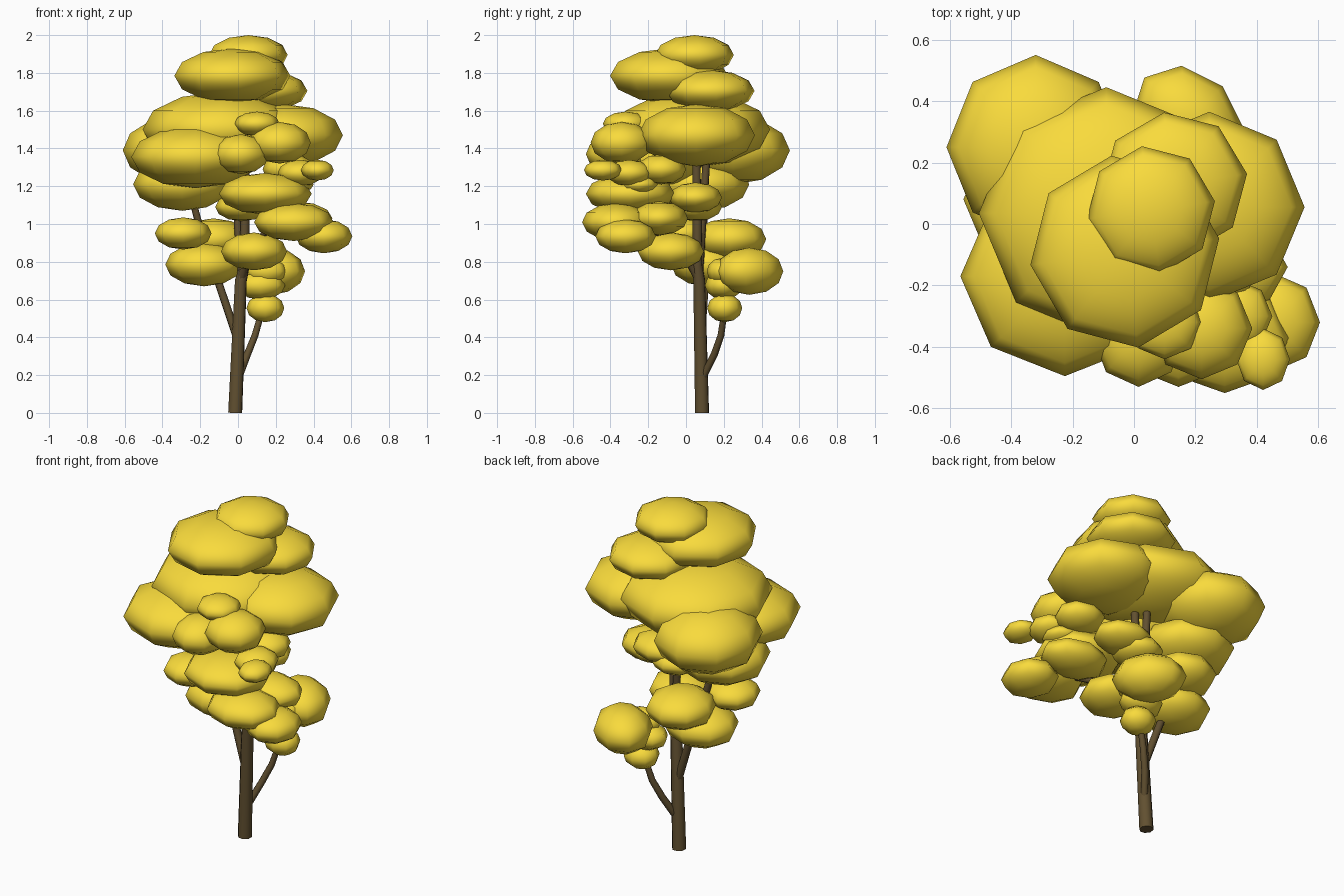
import bpy, bmesh
from math import radians

def material(name, rgb):
    m = bpy.data.materials.new(name)
    m.diffuse_color = (*rgb, 1)
    return m

leaf_mat = material("yellow_leaves", (0.95, 0.71, 0.045))
bark_mat = material("brown_bark", (0.12, 0.08, 0.03))

# Shared low-poly leaf clump, eight sides round
clump = bpy.data.meshes.new("leaf_clump")
bm = bmesh.new()
bmesh.ops.create_uvsphere(bm, u_segments=8, v_segments=6, radius=1.0)
for f in bm.faces:
    f.smooth = True
bm.to_mesh(clump)
bm.free()
clump.materials.append(leaf_mat)

def clumps(name, items, turn=0):
    for i, (x, y, z, rx, ry, rz) in enumerate(items):
        ob = bpy.data.objects.new(f"{name}_{i + 1}", clump)
        ob.location = (x, y, z)
        ob.scale = (rx, ry, rz)
        ob.rotation_euler.z = radians(turn)
        bpy.context.collection.objects.link(ob)

def stem(name, points):
    cu = bpy.data.curves.new(name, 'CURVE')
    cu.dimensions = '3D'
    cu.bevel_depth = 1.0
    cu.bevel_resolution = 2
    cu.use_fill_caps = True
    sp = cu.splines.new('POLY')
    sp.points.add(len(points) - 1)
    for p, (x, y, z, r) in zip(sp.points, points):
        p.co = (x, y, z, 1)
        p.radius = r
    sp.use_smooth = True
    cu.materials.append(bark_mat)
    bpy.context.collection.objects.link(bpy.data.objects.new(name, cu))

# Top of the crown: centre and radii of each clump
clumps("top_leaves", [
    (0.055, 0.045, 1.895, 0.21, 0.21, 0.105),
    (-0.03, -0.09, 1.785, 0.31, 0.315, 0.145),
    (0.13, 0.13, 1.705, 0.24, 0.235, 0.11),
], 8)

# Large crown
clumps("crown_leaves", [
    (-0.09, 0.035, 1.50, 0.415, 0.41, 0.20),
    (0.245, 0.055, 1.47, 0.31, 0.31, 0.165),
    (-0.225, -0.17, 1.355, 0.34, 0.325, 0.165),
    (-0.32, 0.25, 1.39, 0.29, 0.30, 0.18),
    (-0.295, 0.08, 1.21, 0.26, 0.255, 0.14),
])

# Middle clumps towards the front right
clumps("middle_leaves", [
    (0.015, -0.365, 1.37, 0.15, 0.165, 0.105),
    (0.22, -0.34, 1.43, 0.165, 0.165, 0.11),
    (0.10, -0.32, 1.53, 0.12, 0.12, 0.065),
    (0.42, -0.44, 1.285, 0.087, 0.10, 0.055),
    (0.33, -0.30, 1.27, 0.12, 0.12, 0.07),
    (0.27, -0.13, 1.29, 0.14, 0.13, 0.08),
    (0.30, -0.25, 1.21, 0.10, 0.10, 0.05),
    (0.145, -0.295, 1.16, 0.245, 0.235, 0.11),
    (0.12, 0.05, 1.14, 0.17, 0.14, 0.08),
    (0.02, 0.05, 1.09, 0.14, 0.14, 0.075),
])

# Lower clumps
clumps("lower_leaves", [
    (0.30, -0.14, 1.03, 0.20, 0.15, 0.09),
    (0.295, -0.37, 1.01, 0.21, 0.18, 0.10),
    (0.455, -0.32, 0.935, 0.15, 0.16, 0.09),
    (0.085, -0.08, 0.855, 0.175, 0.175, 0.10),
    (-0.29, -0.02, 0.95, 0.15, 0.15, 0.085),
    (-0.13, 0.23, 0.92, 0.19, 0.195, 0.11),
    (-0.18, 0.11, 0.785, 0.205, 0.19, 0.115),
    (0.15, 0.19, 0.75, 0.11, 0.08, 0.07),
    (0.12, 0.20, 0.675, 0.13, 0.10, 0.075),
    (0.145, 0.205, 0.555, 0.10, 0.093, 0.075),
])
clumps("back_leaves", [(0.175, 0.335, 0.75, 0.20, 0.16, 0.125)], -45)

# Trunk and branches: x, y, z, radius
stem("trunk", [(-0.015, 0.085, 0, 0.039), (0.015, 0.07, 0.70, 0.033),
               (0.035, 0.06, 0.78, 0.028), (0.04, 0.055, 1.36, 0.022)])
stem("upper_branch", [(0.02, 0.07, 0.74, 0.022), (0.0, 0.085, 1.0, 0.022),
                      (0.0, 0.11, 1.36, 0.02)])
stem("left_branch", [(-0.005, 0.08, 0.40, 0.022), (-0.10, 0.10, 0.68, 0.021),
                     (-0.18, 0.10, 0.90, 0.02), (-0.25, 0.09, 1.16, 0.018)])
stem("right_branch", [(0.0, 0.085, 0.18, 0.02), (0.05, 0.15, 0.31, 0.019),
                      (0.09, 0.185, 0.41, 0.018), (0.13, 0.205, 0.55, 0.016)])
stem("front_branch", [(0.015, 0.07, 0.70, 0.024), (0.05, 0.0, 0.83, 0.02),
                      (0.14, -0.14, 0.95, 0.018), (0.26, -0.30, 1.02, 0.015)])
